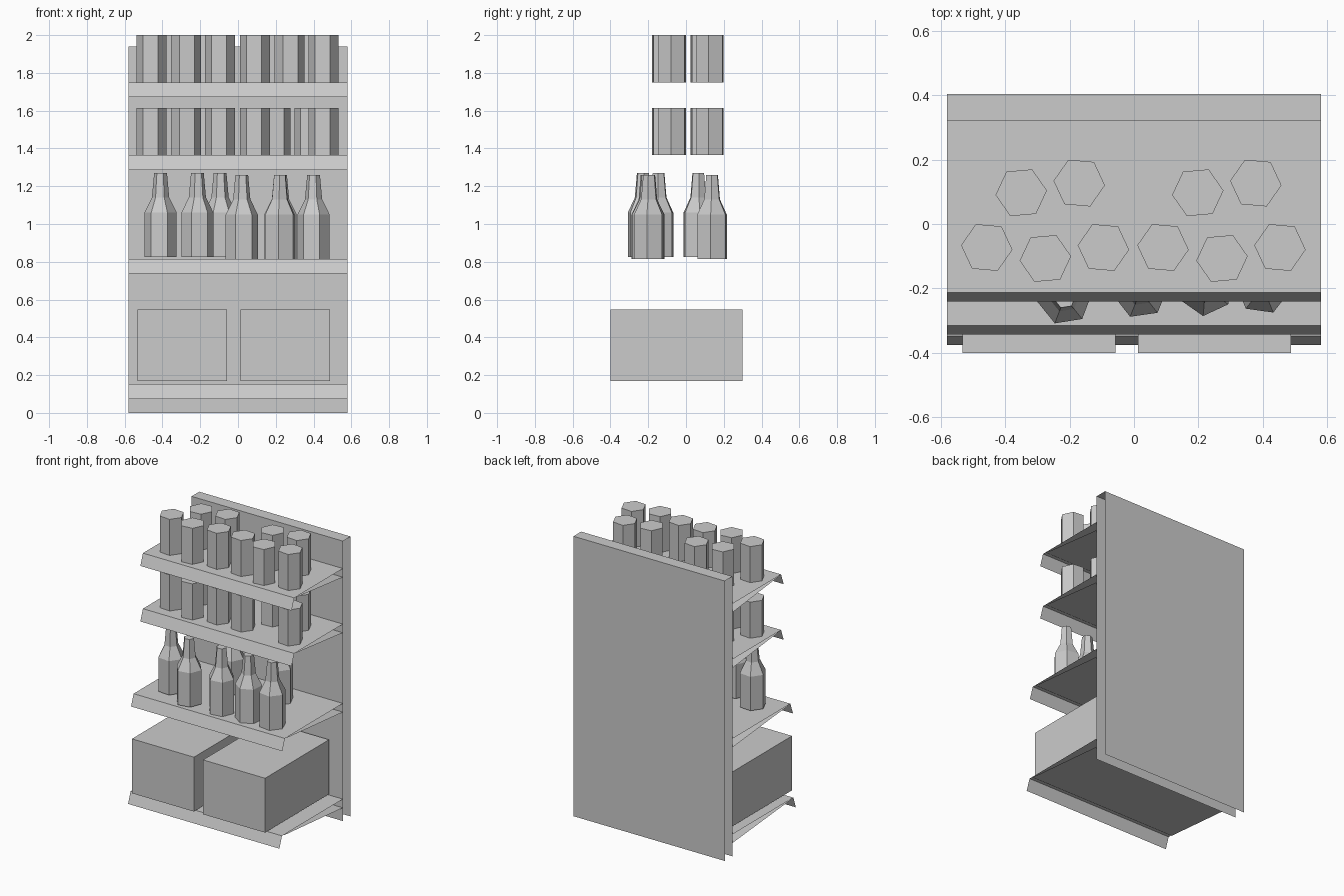
import bpy, bmesh
from math import cos, sin, radians, pi

cube = bpy.data.objects.get("Cube")
if cube:
    bpy.data.objects.remove(cube, do_unlink=True)

grey = bpy.data.materials.new("plain grey")
grey.use_nodes = True
COLOUR = (0.6, 0.6, 0.6, 1)
grey.diffuse_color = COLOUR
grey.node_tree.nodes["Principled BSDF"].inputs["Base Color"].default_value = COLOUR

HALF_WIDTH = 0.58
PANEL_FRONT, PANEL_BACK, PANEL_TOP = 0.32, 0.404, 1.94


def finish(bm, name):
    mesh = bpy.data.meshes.new(name)
    bm.to_mesh(mesh)
    bm.free()
    mesh.materials.append(grey)
    obj = bpy.data.objects.new(name, mesh)
    bpy.context.collection.objects.link(obj)
    return obj


def folded_sheet(name, profile):
    """Sweep an open (y, z) profile across the full width, ends left open."""
    bm = bmesh.new()
    rows = [[bm.verts.new((x, y, z)) for x in (-HALF_WIDTH, HALF_WIDTH)]
            for y, z in profile]
    for (a, b), (c, d) in zip(rows, rows[1:]):
        bm.faces.new((a, b, d, c))
    return finish(bm, name)


def hex_turned(name, x, y, z, turn, profile):
    """Six-sided turned solid from (radius, height) rings, capped at both ends."""
    bm = bmesh.new()
    rings = []
    for r, h in profile:
        angles = [radians(turn) + k * pi / 3 for k in range(6)]
        rings.append([bm.verts.new((x + r * cos(a), y + r * sin(a), z + h))
                      for a in angles])
    for low, high in zip(rings, rings[1:]):
        for k in range(6):
            n = (k + 1) % 6
            bm.faces.new((low[k], low[n], high[n], high[k]))
    bm.faces.new(rings[0][::-1])
    bm.faces.new(rings[-1])
    return finish(bm, name)


def box(name, x0, x1, y0, y1, z0, z1):
    bm = bmesh.new()
    bmesh.ops.create_cube(bm, size=1)
    for v in bm.verts:
        v.co = (x1 if v.co.x > 0 else x0,
                y1 if v.co.y > 0 else y0,
                z1 if v.co.z > 0 else z0)
    return finish(bm, name)


# Back panel: front sheet, top and back sheet, open at the sides
folded_sheet("back_panel", [(PANEL_FRONT, 0), (PANEL_FRONT, PANEL_TOP),
                            (PANEL_BACK, PANEL_TOP), (PANEL_BACK, 0)][::-1])

# Shelves with a sloping front lip and a tapered underside
SHELVES = {"top_shelf": (1.75, -0.213), "upper_shelf": (1.365, -0.213),
           "bottle_shelf": (0.815, -0.315), "bottom_shelf": (0.152, -0.347)}
for name, (z, front) in SHELVES.items():
    folded_sheet(name, [(front - 0.028, z - 0.078), (front, z), (PANEL_FRONT, z)])
    folded_sheet(name + "_underside", [(PANEL_FRONT, z - 0.06),
                                       (front + 0.03, z - 0.005)])

# Canisters on the two upper shelves
CANISTERS = [(-0.457, -0.073, -5), (-0.275, -0.107, 5), (-0.095, -0.073, -5),
             (0.09, -0.073, -5), (0.273, -0.107, 5), (0.453, -0.073, -5),
             (-0.35, 0.097, 5), (-0.17, 0.127, -5),
             (0.198, 0.097, 5), (0.378, 0.127, -5)]
CANISTER_SHAPE = [(0.08, 0), (0.08, 0.25)]
for shelf in ("top_shelf", "upper_shelf"):
    for i, (x, y, turn) in enumerate(CANISTERS):
        if shelf == "upper_shelf" and i == 4:
            continue  # gap in the front row
        hex_turned(f"{shelf}_canister_{i + 1}", x, y, SHELVES[shelf][0], turn,
                   CANISTER_SHAPE)

# Bottles
BOTTLE_SHAPE = [(0.086, 0), (0.086, 0.235), (0.046, 0.315), (0.034, 0.445)]
BOTTLES = [(-0.41, -0.145, 0.825, -5), (-0.215, -0.228, 0.825, 9),
           (-0.095, 0.065, 0.825, 5), (0.02, -0.208, 0.815, 8),
           (0.222, -0.2, 0.815, 25), (0.4, -0.195, 0.815, -8),
           (0.225, 0.138, 0.815, -5)]
for i, (x, y, z, turn) in enumerate(BOTTLES):
    hex_turned(f"bottle_{i + 1}", x, y, z, turn, BOTTLE_SHAPE)

# Large boxes on the bottom shelf
box("right_box", -0.533, -0.058, -0.4, 0.3, 0.17, 0.547)
box("left_box", 0.012, 0.488, -0.4, 0.3, 0.17, 0.547)
